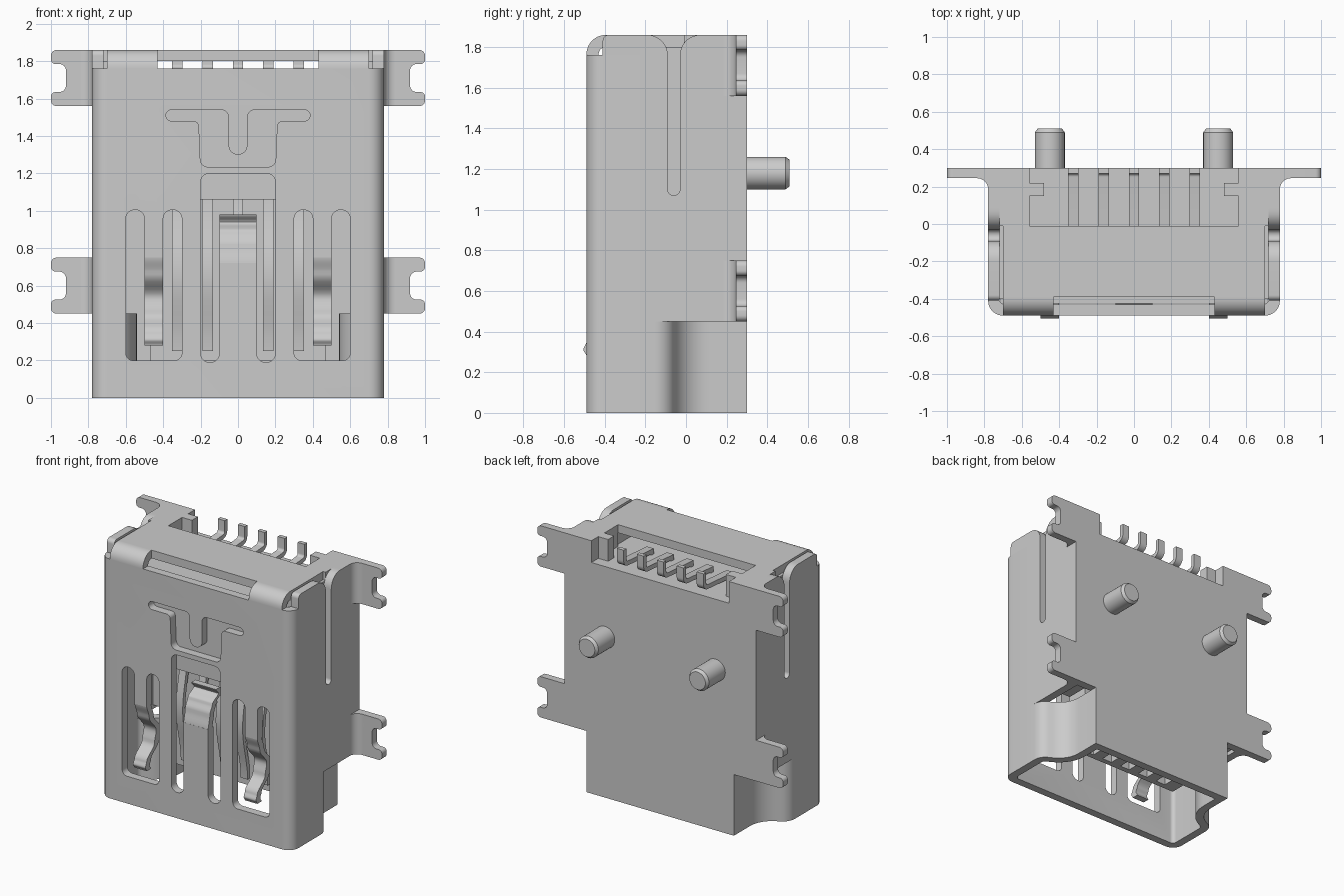
import bpy, bmesh, math
from mathutils import Vector

if "Cube" in bpy.data.objects:
    bpy.data.objects.remove(bpy.data.objects["Cube"])


def rounded(pts, n=8):
    """Polygon from (a, b) or (a, b, radius) corners, with rounded corners."""
    out = []
    for i, p in enumerate(pts):
        if len(p) == 2:
            out.append(tuple(p))
            continue
        c, r = Vector(p[:2]), p[2]
        u = (Vector(pts[i - 1][:2]) - c).normalized()
        v = (Vector(pts[(i + 1) % len(pts)][:2]) - c).normalized()
        h = u.angle(v) / 2
        o = c + (u + v).normalized() * (r / math.sin(h))
        s, e = c + u * (r / math.tan(h)) - o, c + v * (r / math.tan(h)) - o
        a0 = math.atan2(s.y, s.x)
        d = math.atan2(e.y, e.x) - a0
        d = (d + math.pi) % (2 * math.pi) - math.pi
        out += [(o.x + r * math.cos(a0 + d * k / n), o.y + r * math.sin(a0 + d * k / n))
                for k in range(n + 1)]
    return out


def prism(name, pts, axis, t0, t1, flip=1):
    """Extrude a polygon along an axis: z uses (x,y), y uses (x,z), x uses (y,z)."""
    place = {'z': lambda a, b, t: (a, b, t), 'y': lambda a, b, t: (a, t, b),
             'x': lambda a, b, t: (t, a, b)}[axis]
    poly = rounded(pts)
    bm = bmesh.new()
    rings = []
    for t in (t0, t1):
        ring = []
        for a, b in poly:
            x, y, z = place(a, b, t)
            ring.append(bm.verts.new((x * flip, y, z)))
        rings.append(ring)
        bm.faces.new(ring)
    n = len(poly)
    for i in range(n):
        j = (i + 1) % n
        bm.faces.new((rings[0][i], rings[0][j], rings[1][j], rings[1][i]))
    bmesh.ops.recalc_face_normals(bm, faces=bm.faces)
    me = bpy.data.meshes.new(name)
    bm.to_mesh(me)
    bm.free()
    ob = bpy.data.objects.new(name, me)
    bpy.context.collection.objects.link(ob)
    return ob


def box(name, x0, x1, y0, y1, z0, z1):
    return prism(name, [(x0, y0), (x1, y0), (x1, y1), (x0, y1)], 'z', z0, z1)


def cut(ob, cutters):
    for c in cutters:
        c.hide_render = True
        m = ob.modifiers.new("cut", 'BOOLEAN')
        m.operation, m.solver, m.object = 'DIFFERENCE', 'EXACT', c
        bpy.context.view_layer.objects.active = ob
        bpy.ops.object.modifier_apply(modifier=m.name)
        bpy.data.objects.remove(c)


def strip(name, path, thick, x0, x1):
    """Bent metal strip following (y, z) points, smoothed between them."""
    sm = []
    for i in range(len(path) - 1):
        (y0, z0), (y1, z1) = path[i], path[i + 1]
        for k in range(6):
            t = k / 6
            e = t * t * (3 - 2 * t)
            sm.append((y0 + (y1 - y0) * e, z0 + (z1 - z0) * t))
    sm.append(path[-1])
    return prism(name, sm + [(y + thick, z) for y, z in reversed(sm)], 'x', x0, x1)


# Shell front with rounded vertical corners
front = prism("shell_front", [
    (.78, -.2), (.78, -.49, .08), (-.78, -.49, .08), (-.78, -.2),
    (-.72, -.2), (-.72, -.43, .03), (.72, -.43, .03), (.72, -.2)], 'z', 0, 1.76)

# Spring windows and T-shaped window in the front
R = .048
cutters = [
    prism("cut_middle", [(.2, .19, R), (.2, 1.2, R), (-.2, 1.2, R), (-.2, .19, R),
                         (-.1, .19, R), (-.1, .72), (.1, .72), (.1, .19, R)], 'y', -.6, -.4),
    prism("cut_t", [(-.385, 1.54, .029), (-.05, 1.54, .04), (-.05, 1.3, R), (.05, 1.3, R),
                    (.05, 1.54, .04), (.385, 1.54, .029), (.385, 1.48, .029), (.21, 1.48, .03),
                    (.2, 1.235, .04), (-.2, 1.235, .04), (-.21, 1.48, .03),
                    (-.385, 1.48, .029)], 'y', -.6, -.4)]
for s in (1, -1):
    cutters.append(prism("cut_side", [
        (.3, .2, .04), (.6, .2, .04), (.6, 1.005, R), (.5, 1.005, R), (.5, .75), (.4, .75),
        (.4, 1.005, R), (.3, 1.005, R)], 'y', -.6, -.4, s))
cut(front, cutters)

# Springs
strip("middle_spring", [(-.49, .71), (-.47, .82), (-.44, .89), (-.37, .94), (-.40, .98)],
      .05, -.1, .1)
for s in (1, -1):
    strip("side_spring", [(-.49, .76), (-.46, .66), (-.38, .54), (-.40, .45), (-.49, .35),
                          (-.505, .31), (-.49, .28)], .05, .4 * s, .5 * s)

# Bent top flap: flat plate plus two rounded front bends
box("top_flap", -.7, .7, -.39, -.01, 1.80, 1.86)
for s in (1, -1):
    prism("flap_bend", [(-.39, 1.86), (-.49, 1.86, .095), (-.49, 1.76), (-.43, 1.76),
                        (-.43, 1.80, .035), (-.39, 1.80)], 'x', .43, .70, s)

for s in (1, -1):
    # Side wall with its long flared slot
    prism("side_wall", [
        (-.41, 1.76), (-.2, 1.76), (-.2, .45), (.3, .45), (.3, 1.86), (.09, 1.86),
        (-.03, 1.86, .1), (-.03, 1.07, .029), (-.09, 1.07, .029), (-.09, 1.86, .1),
        (-.2, 1.86), (-.41, 1.86, .03)], 'x', .72, .78, s)
    # S-curved wall of the plug opening
    prism("opening_wall", [
        (.78, -.2), (.78, -.09, .1), (.60, 0, .18), (.60, .24), (.54, .24),
        (.54, -.037, .24), (.72, -.127, .04), (.72, -.2)], 'z', 0, .45, s)
    # Forked mounting tabs with a bend fillet at the wall
    for z in (.45, 1.56):
        prism("mounting_tab", [
            (.78, z), (1, z, .03), (1, z + .075, .025), (.92, z + .075, .035),
            (.92, z + .225, .035), (1, z + .225, .025), (1, z + .30, .03), (.78, z + .30)],
            'y', .245, .30, s)
        prism("tab_fillet", [(.78, .17), (.78, .245, .06), (.86, .245), (.86, .25), (.775, .25),
                             (.775, .17)], 'z', z, z + .30, s)
    # Housing posts beside the rear notch
    prism("housing_post", [
        (.72, -.01), (.72, .30), (.56, .30), (.56, .22), (.48, .22), (.48, .15),
        (.56, .15), (.56, -.01)], 'z', 1.70, 1.86, s)
    box("post_front", .58 * s, .72 * s, -.40, -.01, 1.70, 1.80)
    box("housing_cheek", .62 * s, .72 * s, .04, .24, .48, 1.06)
    # Locating pegs with a chamfered tip
    bm = bmesh.new()
    rings = []
    for y, r in ((.28, .08), (.49, .08), (.51, .065)):
        rings.append([bm.verts.new((.45 * s + r * math.cos(a), y, 1.18 + r * math.sin(a)))
                      for a in [2 * math.pi * k / 32 for k in range(32)]])
    for a, b in zip(rings, rings[1:]):
        for k in range(32):
            bm.faces.new((a[k], a[(k + 1) % 32], b[(k + 1) % 32], b[k]))
    bm.faces.new(rings[0])
    bm.faces.new(rings[-1])
    bmesh.ops.recalc_face_normals(bm, faces=bm.faces)
    me = bpy.data.meshes.new("locating_peg")
    bm.to_mesh(me)
    bm.free()
    bpy.context.collection.objects.link(bpy.data.objects.new("locating_peg", me))

# Back plate, narrower around the opening
prism("back_plate", [(-.6, 0), (.6, 0), (.6, .45), (.72, .45), (.72, 1.70), (-.72, 1.70),
                     (-.72, .45), (-.6, .45)], 'y', .24, .30)

# Inner plastic block and plug tongue
box("housing_block", -.715, .715, -.425, .24, 1.06, 1.70)
tongue = box("tongue", -.47, .47, -.14, .03, .2, 1.06)
pin_x = [-.325, -.1625, 0, .1625, .325]
cut(tongue, [box("cut_hole", x - .04, x + .04, -.10, -.01, .1, .4) for x in pin_x])

# Contacts along the tongue and bent solder pins at the rear
for x in pin_x:
    strip("contact", [(-.16, .25), (-.22, .65), (-.16, 1.07)], .03, x - .028, x + .028)
    prism("solder_pin", [
        (-.05, 1.69), (.0, 1.71), (.30, 1.735, .05), (.30, 1.86), (.27, 1.86),
        (.27, 1.765, .02), (-.05, 1.74)], 'x', x - .028, x + .028)

# Smooth shading on curves, sharp edges kept
for ob in bpy.context.scene.objects:
    bpy.ops.object.select_all(action='DESELECT')
    ob.select_set(True)
    bpy.context.view_layer.objects.active = ob
    bpy.ops.object.shade_smooth_by_angle(angle=math.radians(30))
